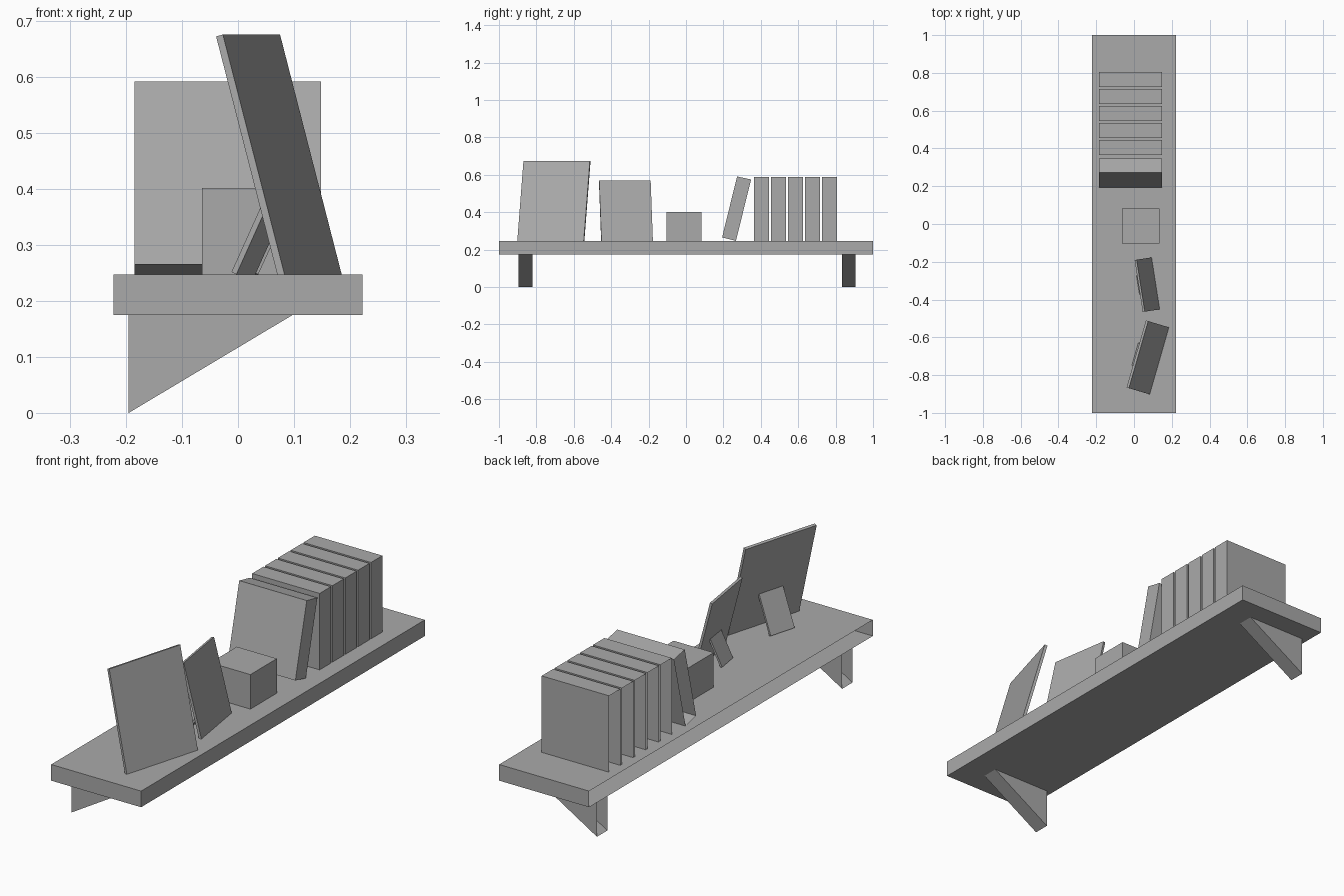
import bpy, bmesh
from mathutils import Vector

cube = bpy.data.objects.get("Cube")
if cube:
    bpy.data.objects.remove(cube, do_unlink=True)

grey = bpy.data.materials.new("plain_grey")
grey.use_nodes = True
grey.diffuse_color = (0.4, 0.4, 0.4, 1)
grey.node_tree.nodes["Principled BSDF"].inputs["Base Color"].default_value = (0.4, 0.4, 0.4, 1)

BASE, TOP = 0.175, 0.247      # shelf board underside and top
BACK = Vector((-1, 0, 0))     # the wall side


def prism(name, points, sweep, open_back=False):
    """Sweep a flat outline along a vector; optionally leave the wall side open."""
    bm = bmesh.new()
    face = bm.faces.new([bm.verts.new(p) for p in points])
    new = bmesh.ops.extrude_face_region(bm, geom=[face], use_keep_orig=True)["geom"]
    bmesh.ops.translate(bm, verts=[v for v in new if isinstance(v, bmesh.types.BMVert)],
                        vec=Vector(sweep))
    bmesh.ops.recalc_face_normals(bm, faces=bm.faces[:])
    if open_back:
        bm.normal_update()
        wall = [f for f in bm.faces if f.normal.dot(BACK) > 0.99]
        bmesh.ops.delete(bm, geom=wall, context='FACES')
    mesh = bpy.data.meshes.new(name)
    bm.to_mesh(mesh)
    bm.free()
    mesh.materials.append(grey)
    obj = bpy.data.objects.new(name, mesh)
    bpy.context.collection.objects.link(obj)


def block(name, x0, x1, y0, y1, z0, z1, open_back=False):
    outline = [(x0, y0, z0), (x0, y1, z0), (x0, y1, z1), (x0, y0, z1)]
    prism(name, outline, (x1 - x0, 0, 0), open_back)


def slab(name, low_a, low_b, lean, height, thick):
    """Leaning plate whose front lower edge is a-b; thickness goes backward."""
    a, b = Vector((*low_a, TOP)), Vector((*low_b, TOP))
    up = Vector((*lean, height))
    normal = (b - a).cross(up).normalized()
    if normal.x > 0:
        normal.negate()
    prism(name, [a, b, b + up, a + up], normal * thick)


# Shelf board
block("shelf_board", -0.222, 0.222, -1, 1, BASE, TOP, True)

# Triangular brackets
for name, y in (("front_bracket", -0.895), ("rear_bracket", 0.833)):
    prism(name, [(-0.195, y, 0), (-0.195, y, BASE), (0.098, y, BASE)], (0, 0.073, 0), True)

# Upright books
for i in range(5):
    y = 0.364 + 0.0905 * i
    block(f"book_{i + 1}", -0.185, 0.148, y, y + 0.08, TOP, 0.588, True)

# Leaning book
profile = [(0.193, 0.265), (0.267, TOP), (0.348, 0.575), (0.273, 0.591)]
prism("leaning_book", [(-0.185, y, z) for y, z in profile], (0.333, 0, 0), True)

# Small box
block("box", -0.064, 0.134, -0.104, 0.083, TOP, 0.401)

# Picture frames with their rear struts
slab("large_frame", (0.083, -0.902), (0.185, -0.547), (-0.11, 0.033), 0.428, 0.013)
slab("large_frame_strut", (-0.003, -0.752), (0.031, -0.632), (0.072, -0.021), 0.16, 0.01)
slab("small_frame", (0.136, -0.452), (0.093, -0.177), (-0.079, -0.012), 0.323, 0.011)
slab("small_frame_strut", (0.036, -0.372), (0.02, -0.272), (0.053, 0.008), 0.115, 0.008)
